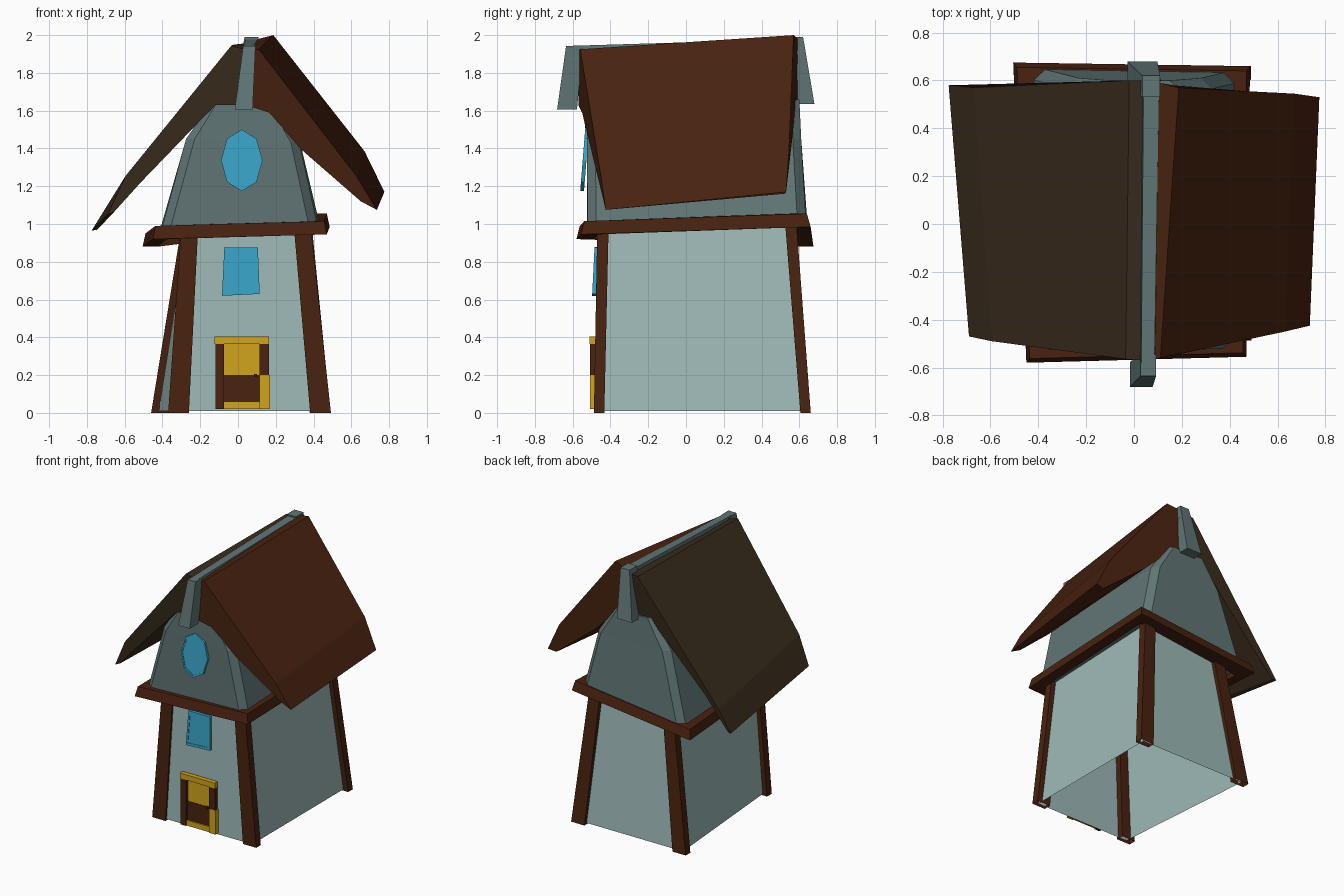
import bpy, bmesh
from math import sin, cos, pi
from mathutils import Vector


def material(name, rgb):
    m = bpy.data.materials.new(name)
    m.diffuse_color = (*rgb, 1)
    return m


PLASTER = material("pale_plaster", (0.34, 0.49, 0.48))
SLATE = material("slate_plaster", (0.12, 0.18, 0.18))
WOOD = material("brown_wood", (0.065, 0.016, 0.005))
DARK = material("dark_wood", (0.04, 0.024, 0.012))
BLUE = material("blue_glass", (0.04, 0.37, 0.57))
GOLD = material("yellow_paint", (0.64, 0.37, 0.012))


def loft(name, rings, mat, start=True, end=True, loop=False):
    """Skin equal-length rings of points, with optional end caps."""
    bm = bmesh.new()
    vs = [[bm.verts.new(p) for p in r] for r in rings]
    n = len(rings[0])
    pairs = list(zip(vs, vs[1:])) + ([(vs[-1], vs[0])] if loop else [])
    for a, b in pairs:
        for i in range(n):
            j = (i + 1) % n
            bm.faces.new((a[i], a[j], b[j], b[i]))
    if start and not loop:
        bm.faces.new(vs[0])
    if end and not loop:
        bm.faces.new(vs[-1])
    bmesh.ops.recalc_face_normals(bm, faces=bm.faces[:])
    me = bpy.data.meshes.new(name)
    bm.to_mesh(me)
    bm.free()
    me.materials.append(mat)
    ob = bpy.data.objects.new(name, me)
    bpy.context.collection.objects.link(ob)
    return ob


def rect(cx, cy, z, w, d):
    """Horizontal rectangle around a centre."""
    return [(cx + sx * w / 2, cy + sy * d / 2, z)
            for sx, sy in ((-1, -1), (1, -1), (1, 1), (-1, 1))]


def chamfer(corners, t=0.05):
    """Cut each corner of a ring, leaving two points per corner."""
    c = [Vector(p) for p in corners]
    out = []
    for i, p in enumerate(c):
        for q in (c[i - 1], c[(i + 1) % len(c)]):
            out.append(p + (q - p).normalized() * t)
    return out


def plate(name, outline, mat, y_of, depth=0.02, rim=0.85):
    """Flat front panel with a slightly recessed centre; outline is (x, z)."""
    cx = sum(p[0] for p in outline) / len(outline)
    cz = sum(p[1] for p in outline) / len(outline)
    inner = [(cx + (x - cx) * rim, cz + (z - cz) * rim) for x, z in outline]
    rings = [[(x, y_of(z) + depth, z) for x, z in outline],
             [(x, y_of(z), z) for x, z in outline],
             [(x, y_of(z), z) for x, z in inner],
             [(x, y_of(z) + 0.004, z) for x, z in inner]]
    return loft(name, rings, mat, start=False)


def block(name, x0, x1, y0, z0, z1, mat, y1=-0.476):
    cx, cy = (x0 + x1) / 2, (y0 + y1) / 2
    return loft(name, [rect(cx, cy, z, x1 - x0, y1 - y0) for z in (z0, z1)], mat)


# Lower walls, open underneath
loft("lower_walls", [
    [(-0.33, -0.475, 0.01), (0.45, -0.475, 0.01), (0.45, 0.635, 0.01), (-0.42, 0.635, 0.01)],
    [(-0.27, -0.455, 0.97), (0.35, -0.455, 0.97), (0.36, 0.555, 1.0), (-0.27, 0.555, 0.93)],
], PLASTER, start=False, end=False)

# Leaning corner posts: base centre, top centre, top height
for name, b, t, z in (
        ("front_left_post", (-0.315, -0.46), (-0.257, -0.44), 0.96),
        ("front_right_post", (0.437, -0.46), (0.342, -0.44), 0.97),
        ("back_right_post", (0.435, 0.633), (0.345, 0.555), 1.0),
        ("back_left_post", (-0.405, 0.633), (-0.265, 0.555), 0.92)):
    loft(name, [rect(*b, 0, 0.11, 0.055), rect(*t, z, 0.09, 0.06)], WOOD, start=False)

# Crooked timber band between the storeys
low = [Vector(p) for p in ((-0.45, -0.58, 0.92), (0.47, -0.555, 0.945),
                           (0.485, 0.66, 0.985), (-0.505, 0.675, 0.88))]


def band_ring(s, dz):
    return [Vector((p.x * s, p.y * s, p.z + dz)) for p in low]


loft("timber_band", [band_ring(1, 0), band_ring(0.97, 0.07),
                     band_ring(0.82, 0.07), band_ring(0.84, 0)], WOOD, loop=True)

# Upper storey with cut corners, tapering into the roof
loft("upper_walls", [chamfer(r, t) for r, t in (
    ([(-0.41, -0.525, 0.95), (0.425, -0.52, 0.97),
      (0.43, 0.635, 1.01), (-0.43, 0.65, 0.91)], 0.045),
    ([(-0.275, -0.525, 1.45), (0.325, -0.525, 1.43),
      (0.325, 0.61, 1.45), (-0.275, 0.61, 1.45)], 0.045),
    ([(-0.13, -0.525, 1.66), (0.18, -0.525, 1.66),
      (0.18, 0.60, 1.66), (-0.13, 0.60, 1.66)], 0.03))], SLATE)

# Roof slopes: front profile lofted to the back profile
loft("left_roof", [
    [(0.05, -0.57, 1.92), (-0.035, -0.565, 1.945), (-0.595, -0.49, 1.255),
     (-0.69, -0.47, 1.05), (-0.655, -0.46, 1.065), (-0.515, -0.47, 1.22),
     (-0.12, -0.55, 1.63), (0.04, -0.57, 1.63)],
    [(0.07, 0.60, 1.96), (-0.02, 0.60, 1.95), (-0.67, 0.57, 1.115),
     (-0.775, 0.58, 0.965), (-0.745, 0.57, 0.97), (-0.55, 0.56, 1.19),
     (-0.11, 0.58, 1.65), (0.05, 0.60, 1.65)]], DARK)
loft("right_roof", [
    [(0.05, -0.57, 1.92), (0.11, -0.56, 1.925), (0.63, -0.45, 1.25),
     (0.735, -0.425, 1.075), (0.65, -0.43, 1.12), (0.34, -0.50, 1.39),
     (0.165, -0.55, 1.59), (0.04, -0.57, 1.63)],
    [(0.07, 0.60, 1.97), (0.187, 0.57, 2.0), (0.67, 0.545, 1.385),
     (0.775, 0.53, 1.17), (0.71, 0.52, 1.16), (0.37, 0.56, 1.43),
     (0.165, 0.58, 1.63), (0.05, 0.60, 1.65)]], WOOD)

# Ridge beam and the hanging planks at its ends
loft("ridge_beam", [
    [(0.02, -0.62, 1.87), (0.09, -0.62, 1.87), (0.085, -0.62, 1.943), (0.03, -0.62, 1.943)],
    [(0.03, 0.61, 1.90), (0.11, 0.61, 1.90), (0.105, 0.61, 1.98), (0.04, 0.61, 1.98)],
], SLATE)
loft("front_ridge_plank", [rect(0.03, -0.63, 1.605, 0.095, 0.105),
                           rect(0.06, -0.59, 1.943, 0.065, 0.09)], SLATE)
loft("back_ridge_plank", [rect(0.035, 0.63, 1.635, 0.125, 0.10),
                          rect(0.072, 0.575, 1.99, 0.075, 0.09)], SLATE)

# Windows
plate("front_window", [(-0.085, 0.62), (0.115, 0.63), (0.105, 0.875), (-0.072, 0.877)],
      BLUE, lambda z: -0.497 + 0.05 * (z - 0.62))
plate("oval_window", [(0.02 + 0.11 * sin(k * pi / 4), 1.337 + 0.163 * cos(k * pi / 4))
                      for k in range(8)],
      BLUE, lambda z: -0.56 + 0.08 * (z - 1.175), rim=0.9)

# Door with a two-tone frame
block("door_upper_panel", -0.08, 0.12, -0.487, 0.20, 0.37, GOLD)
block("door_lower_panel", -0.08, 0.12, -0.490, 0.06, 0.20, WOOD)
block("door_sill", -0.115, 0.165, -0.50, 0.02, 0.06, GOLD)
block("door_lintel", -0.125, 0.165, -0.51, 0.365, 0.405, GOLD)
block("door_left_jamb", -0.12, -0.075, -0.508, 0.02, 0.365, WOOD)
block("door_right_jamb_upper", 0.115, 0.165, -0.508, 0.20, 0.365, WOOD)
block("door_right_jamb_lower", 0.115, 0.17, -0.508, 0.02, 0.20, GOLD)
block("door_knob", 0.085, 0.10, -0.505, 0.19, 0.205, WOOD)
